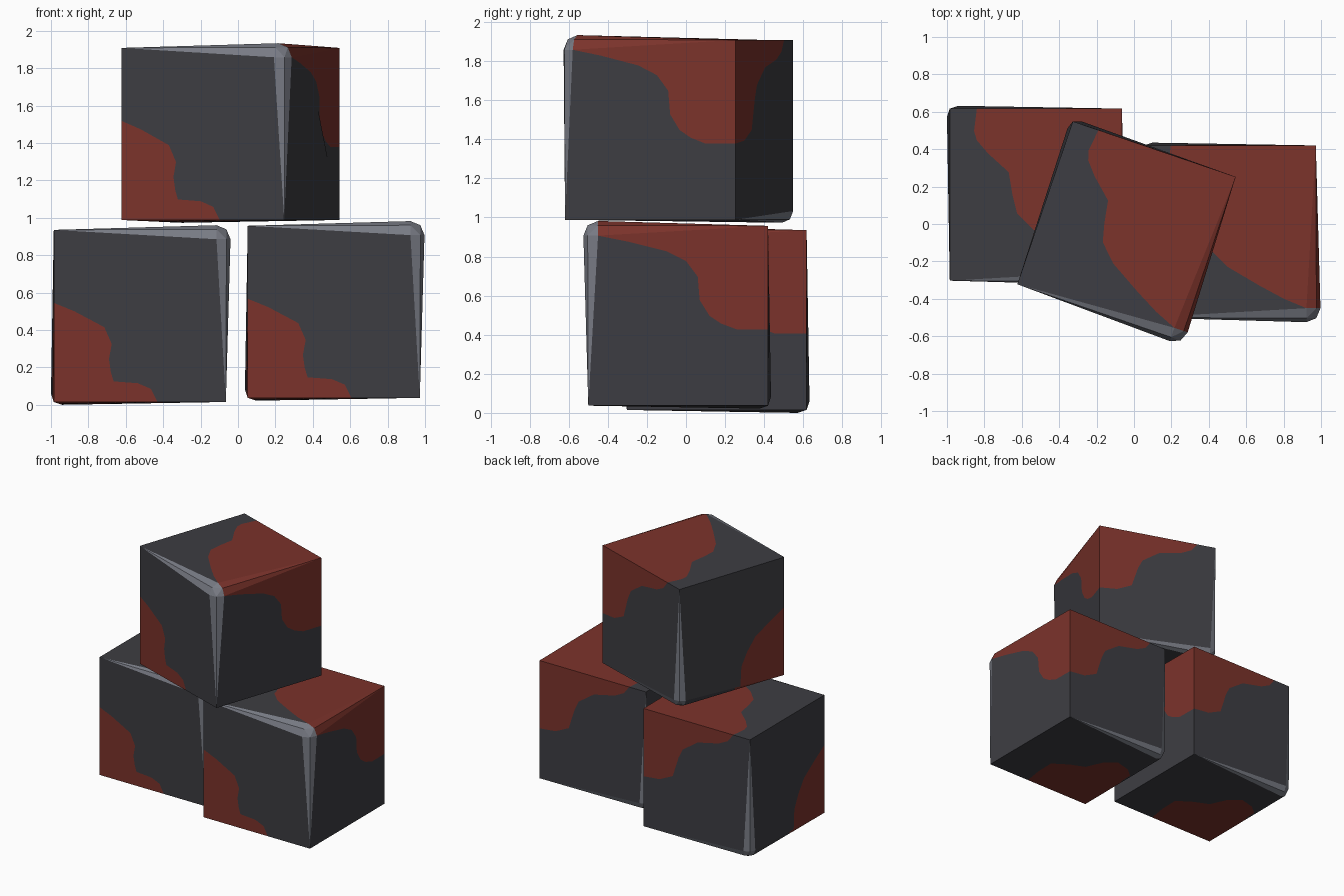
import bpy, bmesh, math
from mathutils import Vector

if "Cube" in bpy.data.objects:
    bpy.data.objects.remove(bpy.data.objects["Cube"])

H = 0.46      # half width of a block
S = 0.92      # full width
X, Y, Z = 0, 1, 2


def material(name, rgb):
    m = bpy.data.materials.new(name)
    m.diffuse_color = (*rgb, 1)
    m.use_nodes = True
    m.node_tree.nodes["Principled BSDF"].inputs["Base Color"].default_value = m.diffuse_color
    return m


MATS = [material("dark_grey", (0.047, 0.047, 0.055)),
        material("rust_red", (0.2, 0.033, 0.024)),
        material("worn_edge_grey", (0.19, 0.2, 0.235))]
DARK, RUST, WORN = 0, 1, 2

# The two rounded corners: centre, outward signs, radius
FRONT_CORNER = (Vector((0.41, -0.41, 0.87)), (1, -1, 1), 0.075)
BACK_CORNER = (Vector((-0.415, 0.415, 0.045)), (-1, 1, -1), 0.06)

bm = bmesh.new()


def add(points, mat):
    """Add one face, wound so it points away from the block centre."""
    pts = [Vector(p) for p in points]
    n = Vector((0, 0, 0))
    for a, b in zip(pts, pts[1:] + pts[:1]):
        n += a.cross(b)
    mid = sum(pts, Vector((0, 0, 0))) / len(pts)
    if n.dot(mid - Vector((0, 0, H))) < 0:
        pts.reverse()
    f = bm.faces.new([bm.verts.new(p) for p in pts])
    f.material_index = mat


def side(axis, corner, curve, rust_corners, dark_corners):
    """A block side split by a wavy line into a rusty and a dark part."""
    c, signs, r = corner
    u, v = [i for i in range(3) if i != axis]
    low = (-H, -H, 0)
    flat = low[axis] + (S if signs[axis] > 0 else 0)
    bulge = c[axis] + signs[axis] * r - flat

    def place(p):
        w = 1.0
        for k, q in zip((u, v), p):
            start = low[k] + (0 if signs[k] > 0 else S)
            w *= (q - start) / (c[k] - start)
        out = [0, 0, 0]
        out[u], out[v], out[axis] = p[0], p[1], flat + bulge * w
        return out

    add([place(p) for p in curve + rust_corners], RUST)
    add([place(p) for p in curve[::-1] + dark_corners], DARK)


def worn_corner(corner, mixed):
    """Rounded corner with three bevels that taper out along the edges."""
    c, signs, r = corner
    e = [Vector([signs[k] * r if i == k else 0 for i in range(3)]) for k in range(3)]
    tip = [c + d for d in e]
    mids = []
    for k, l in ((X, Y), (Y, Z), (X, Z)):
        m = 3 - k - l
        mid = c + (e[k] + e[l]) * 0.707
        mids.append(mid)
        s = list(signs)
        s[m] = -s[m]
        end = Vector((s[0] * H, s[1] * H, H + s[2] * H))
        for a, b in ((tip[k], mid), (mid, tip[l])):
            if m != Y:
                add([end, a, b], WORN)
            elif mixed:      # rust only on the thin half of the bevel
                p, q = end.lerp(a, 0.5), end.lerp(b, 0.5)
                add([end, p, q], RUST)
                add([p, a, b, q], DARK)
            else:
                add([end, a, b], RUST)
    xy, yz, xz = mids
    add([tip[X], xy, xz], WORN)
    add([tip[Y], xy, yz], WORN)
    add([tip[Z], yz, xz], WORN)
    add([xy, yz, xz], WORN)


c1, c2 = FRONT_CORNER[0], BACK_CORNER[0]
# Front, rust at lower left
side(Y, FRONT_CORNER,
     [(-H + a, b) for a, b in [(0, .53), (.11, .485), (.27, .40), (.31, .31), (.295, .23),
                               (.305, .16), (.32, .11), (.45, .10), (.52, .07), (.555, 0)]],
     [(-H, 0)], [(-H, S), (c1.x, c1.z), (H, 0)])
# Right side, rust at upper back
side(X, FRONT_CORNER,
     [(c1.y, c1.z), (-.26, .84), (-.06, .79), (.04, .74), (.10, .66), (.11, .54),
      (.16, .46), (.22, .42), (.30, .39), (H, .39)],
     [(H, S)], [(-H, 0), (H, 0)])
# Top, rust at back right
side(Z, FRONT_CORNER,
     [(-.315, H), (-.33, .34), (-.315, .29), (-.255, .22), (-.145, .12), (-.125, 0),
      (-.1, -.1), (-.01, -.19), (.16, -.29), (.29, -.36), (c1.x, c1.y)],
     [(H, H)], [(-H, H), (-H, -H)])
# Back, rust at upper right
side(Y, BACK_CORNER,
     [(H - a, S - b) for a, b in [(0, .53), (.14, .515), (.254, .46), (.305, .30), (.34, .23),
                                  (.47, .14), (.65, .10), (.73, .06), (.775, 0)]],
     [(H, S)], [(H, 0), (c2.x, c2.z), (-H, S)])
# Left side, rust at lower front
side(X, BACK_CORNER,
     [(-H + a, b) for a, b in [(0, .53), (.124, .456), (.256, .37), (.33, .27), (.38, .17),
                               (.39, .02)]],
     [(-H, 0)], [(-H, S), (H, S), (c2.y, c2.z)])
# Bottom, rust at front left
side(Z, BACK_CORNER,
     [(-H + a, -H + b) for a, b in [(.555, 0), (.58, .15), (.585, .3), (.47, .38), (.36, .43),
                                    (.3, .57), (.22, .64), (.1, .61), (.028, .55)]],
     [(-H, -H)], [(H, -H), (H, H), (c2.x, c2.y)])
worn_corner(FRONT_CORNER, False)
worn_corner(BACK_CORNER, True)

bmesh.ops.remove_doubles(bm, verts=bm.verts[:], dist=1e-4)
mesh = bpy.data.meshes.new("block")
bm.to_mesh(mesh)
bm.free()
for m in MATS:
    mesh.materials.append(m)

# Three stacked blocks
for name, loc, turn in (("left_block", (-0.525, 0.157, 0.015), 0),
                        ("right_block", (0.512, -0.04, 0.037), 0),
                        ("top_block", (-0.04, -0.035, 0.988), -18.8)):
    ob = bpy.data.objects.new(name, mesh)
    ob.location = loc
    ob.rotation_euler.z = math.radians(turn)
    bpy.context.collection.objects.link(ob)
